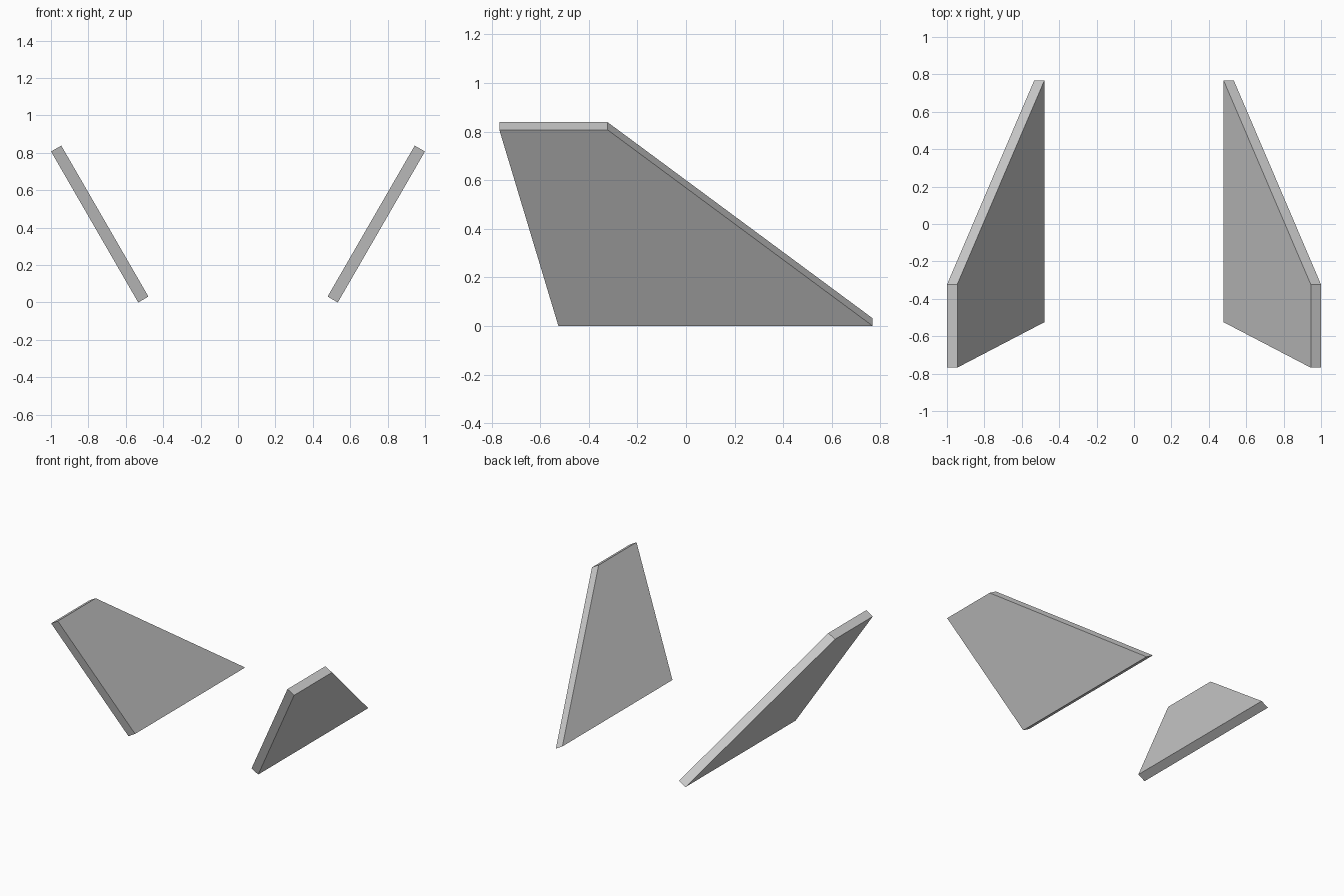
import bpy, bmesh
from math import sin, cos, radians
from mathutils import Vector

if "Cube" in bpy.data.objects:
    bpy.data.objects.remove(bpy.data.objects["Cube"])

TILT = radians(30)
THICK = 0.063
# Fin outline: (y, distance up the slope)
PROFILE = [(-0.525, 0), (0.768, 0), (-0.323, 0.932), (-0.768, 0.932)]


def make_fin(name, side):
    up = Vector((side * sin(TILT), 0, cos(TILT)))
    out = Vector((side * cos(TILT), 0, -sin(TILT)))
    base = Vector((side * 0.479, 0, THICK * sin(TILT)))
    bm = bmesh.new()
    # Inner face, then thickened outwards
    face = bm.faces.new([bm.verts.new(base + Vector((0, y, 0)) + up * s)
                         for y, s in PROFILE])
    ext = bmesh.ops.extrude_face_region(bm, geom=[face], use_keep_orig=True)
    verts = [g for g in ext["geom"] if isinstance(g, bmesh.types.BMVert)]
    bmesh.ops.translate(bm, verts=verts, vec=out * THICK)
    bmesh.ops.recalc_face_normals(bm, faces=bm.faces)
    mesh = bpy.data.meshes.new(name)
    bm.to_mesh(mesh)
    bm.free()
    bpy.context.collection.objects.link(bpy.data.objects.new(name, mesh))


# Pair of outward-canted tail fins
make_fin("right_fin", 1)
make_fin("left_fin", -1)
